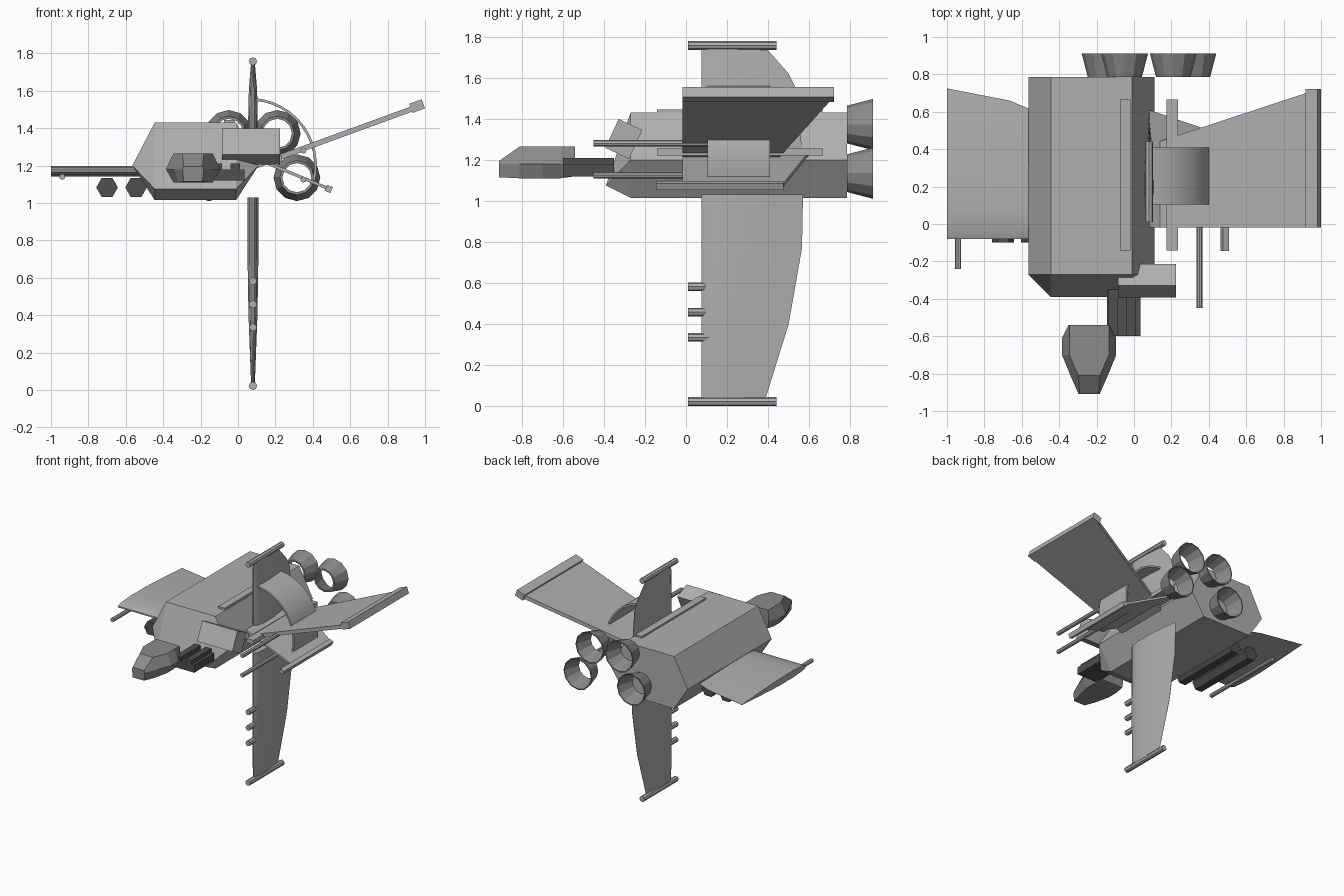
import bpy, bmesh, math
from mathutils import Vector, Matrix

if "Cube" in bpy.data.objects:
    bpy.data.objects.remove(bpy.data.objects["Cube"])


def material(name, value):
    m = bpy.data.materials.new(name)
    m.use_nodes = True
    colour = (value, value, value, 1)
    m.diffuse_color = colour
    m.node_tree.nodes["Principled BSDF"].inputs["Base Color"].default_value = colour
    return m


LIGHT = material("light grey", 0.43)
MEDIUM = material("medium grey", 0.26)
DARK = material("dark grey", 0.08)


def finish(name, bm, mat, smooth=False):
    bmesh.ops.recalc_face_normals(bm, faces=bm.faces)
    mesh = bpy.data.meshes.new(name)
    bm.to_mesh(mesh)
    bm.free()
    mesh.materials.append(mat)
    ob = bpy.data.objects.new(name, mesh)
    bpy.context.collection.objects.link(ob)
    if smooth:
        bpy.ops.object.select_all(action="DESELECT")
        ob.select_set(True)
        bpy.context.view_layer.objects.active = ob
        bpy.ops.object.shade_smooth_by_angle(angle=math.radians(35))
    return ob


def loft(name, rings, mat, smooth=False, closed=False):
    """Skin matching rings of points; cap the ends or join last to first."""
    bm = bmesh.new()
    loops = [[bm.verts.new(p) for p in ring] for ring in rings]
    pairs = list(zip(loops, loops[1:]))
    if closed:
        pairs.append((loops[-1], loops[0]))
    else:
        bm.faces.new(loops[0])
        bm.faces.new(loops[-1])
    for a, b in pairs:
        for i in range(len(a)):
            j = (i + 1) % len(a)
            bm.faces.new((a[i], a[j], b[j], b[i]))
    return finish(name, bm, mat, smooth)


def circle(x, y, z, r, sides):
    steps = [2 * math.pi * i / sides for i in range(sides)]
    return [(x + r * math.cos(t), y, z + r * math.sin(t)) for t in steps]


def rod(name, x, z, r, y0, y1, mat=LIGHT, sides=8, r1=None):
    end = r if r1 is None else r1
    return loft(name, [circle(x, y0, z, r, sides), circle(x, y1, z, end, sides)], mat)


def box(name, centre, size, mat=LIGHT, axis="X", degrees=0):
    bm = bmesh.new()
    turn = Matrix.Rotation(math.radians(degrees), 4, axis)
    place = Matrix.Translation(centre) @ turn @ Matrix.Diagonal((*size, 1))
    bmesh.ops.create_cube(bm, size=1, matrix=place)
    return finish(name, bm, mat)


def airfoil(name, stations, place):
    """Stations are (span, leading y, trailing y, half thickness)."""
    shape = [(0, 0.2), (0.05, 0.7), (0.2, 1), (0.45, 0.95), (0.75, 0.5), (1, 0.04)]
    outline = shape + [(c, -t) for c, t in reversed(shape)]
    rings = [[place(s, lead + c * (trail - lead), t * half) for c, t in outline]
             for s, lead, trail, half in stations]
    return loft(name, rings, LIGHT, True)


# Hull: hexagonal tube with a sharp low prow
LEFT, RIGHT = -0.445, -0.01
hull_ring = [(-0.565, 1.2), (LEFT, 1.43), (RIGHT, 1.43),
             (0.11, 1.2), (RIGHT, 1.015), (LEFT, 1.015)]
bm = bmesh.new()
rear = [bm.verts.new((x, 0.785, z)) for x, z in hull_ring]
fore = [bm.verts.new((x, -0.27, z)) for x, z in hull_ring]
prow = [bm.verts.new((x, -0.39, 1.075)) for x in (LEFT, RIGHT)]
bm.faces.new(rear)
for i in range(6):
    j = (i + 1) % 6
    bm.faces.new((rear[i], rear[j], fore[j], fore[i]))
for face in ((fore[1], fore[2], prow[1], prow[0]), (fore[4], fore[5], prow[0], prow[1]),
             (fore[0], fore[1], prow[0]), (fore[5], fore[0], prow[0]),
             (fore[2], fore[3], prow[1]), (fore[3], fore[4], prow[1])):
    bm.faces.new(face)
finish("hull", bm, LIGHT)

# Cockpit pod: (y, half width top, half width middle, half width bottom, bottom z, middle z, top z)
pod = [(-0.54, 0.105, 0.11, 0.1, 1.12, 1.18, 1.265),
       (-0.61, 0.105, 0.145, 0.105, 1.11, 1.18, 1.265),
       (-0.7, 0.105, 0.145, 0.105, 1.11, 1.18, 1.265),
       (-0.81, 0.058, 0.1, 0.08, 1.11, 1.18, 1.265),
       (-0.91, 0.05, 0.056, 0.05, 1.115, 1.18, 1.195)]
CX = -0.24
loft("cockpit", [[(CX - t, y, zt), (CX + t, y, zt), (CX + m, y, zm),
                  (CX + b, y, zb), (CX - b, y, zb), (CX - m, y, zm)]
                 for y, t, m, b, zb, zm, zt in pod], MEDIUM)

# Neck machinery beside the cockpit
box("neck", (-0.055, -0.475, 1.15), (0.18, 0.25, 0.06), DARK)
for i, x in enumerate((-0.11, -0.015)):
    box(f"neck_rib_{i}", (x, -0.475, 1.185), (0.05, 0.25, 0.05), DARK)

# Tilted block on the front shoulder
box("shoulder_block", (0.07, -0.303, 1.302), (0.31, 0.127, 0.155), LIGHT, "X", -25)

# Vertical wings
FIN_X = 0.08
upright = lambda s, y, t: (FIN_X + t, y, s)
airfoil("lower_fin", [(1.03, 0.075, 0.57, 0.03), (0.77, 0.075, 0.565, 0.03),
                      (0.4, 0.075, 0.5, 0.024), (0.03, 0.075, 0.385, 0.01)], upright)
airfoil("upper_fin", [(1.2, 0.075, 0.57, 0.029), (1.55, 0.075, 0.535, 0.024),
                      (1.62, 0.075, 0.5, 0.021), (1.75, 0.075, 0.385, 0.01)], upright)
for label, z in (("lower", 0.022), ("upper", 1.757)):
    rod(f"{label}_fin_tip", FIN_X, z, 0.022, 0.01, 0.44)
for i, z in enumerate((0.335, 0.458, 0.582)):
    rod(f"fin_gun_{i}", FIN_X, z, 0.021, 0.01, 0.08)
    rod(f"fin_gun_tail_{i}", FIN_X, z, 0.021, 0.08, 0.22, r1=0.003)

# Right wing with its gun and two slung pods
airfoil("right_wing", [(-0.5, -0.08, 0.59, 0.028), (-0.57, -0.08, 0.62, 0.028),
                       (-0.665, -0.08, 0.66, 0.028), (-1.0, -0.08, 0.725, 0.028)],
        lambda s, y, t: (s, y, 1.17 + t))
rod("right_wing_gun", -0.94, 1.14, 0.016, -0.24, 0.46)
for i, x in enumerate((-0.7, -0.545)):
    rod(f"slung_pod_{i}", x, 1.083, 0.058, -0.1, 0.5, DARK, 6)


# Split left wings: flat slabs with a bar along each tip
def slab(name, inner, outer, half):
    rings = []
    for x, z, trail in (inner, outer):
        rings.append([(x, -0.018, z - half), (x, trail, z - half),
                      (x, trail, z + half), (x, -0.018, z + half)])
    loft(name, rings, LIGHT)


slab("left_upper_wing", (0.1, 1.2, 0.43), (0.95, 1.51, 0.71), 0.015)
box("left_upper_wing_tip", (0.958, 0.352, 1.518), (0.07, 0.74, 0.052), LIGHT, "Y", -20)
slab("left_lower_wing", (0.08, 1.245, 0.61), (0.48, 1.078, 0.475), 0.009)
box("left_lower_wing_tip", (0.485, 0.165, 1.075), (0.034, 0.62, 0.034), LIGHT, "Y", 22)
for label, z in (("upper", 1.28), ("lower", 1.125)):
    rod(f"left_{label}_gun", 0.35, z, 0.016, -0.45, 0.35)

# Long rails on and beside the hull
box("hull_rail", (-0.047, 0.262, 1.432), (0.058, 0.805, 0.024))
box("side_rail", (0.205, 0.262, 1.238), (0.06, 0.805, 0.034))

# Arched panel bridging the fin and the left wings
arch = []
for i in range(13):
    a = math.radians(86 - i * 99 / 12)
    c, s = math.cos(a), math.sin(a)
    arch.append([(FIN_X - 0.02 + r * c, y, 1.2 + r * s)
                 for r, y in ((0.348, 0.105), (0.362, 0.105), (0.362, 0.41), (0.348, 0.41))])
loft("arched_panel", arch, LIGHT, True)

# Four flared exhausts, open through the middle
for side in (-1, 1):
    for label, dx, z in (("upper", 0.13, 1.372), ("lower", 0.235, 1.135)):
        x = FIN_X + side * dx
        profile = ((0.785, 0.092), (0.912, 0.125), (0.912, 0.117), (0.785, 0.078))
        loft(f"{label}_exhaust_{'left' if side > 0 else 'right'}",
             [circle(x, y, z, r, 12) for y, r in profile], MEDIUM, closed=True)
